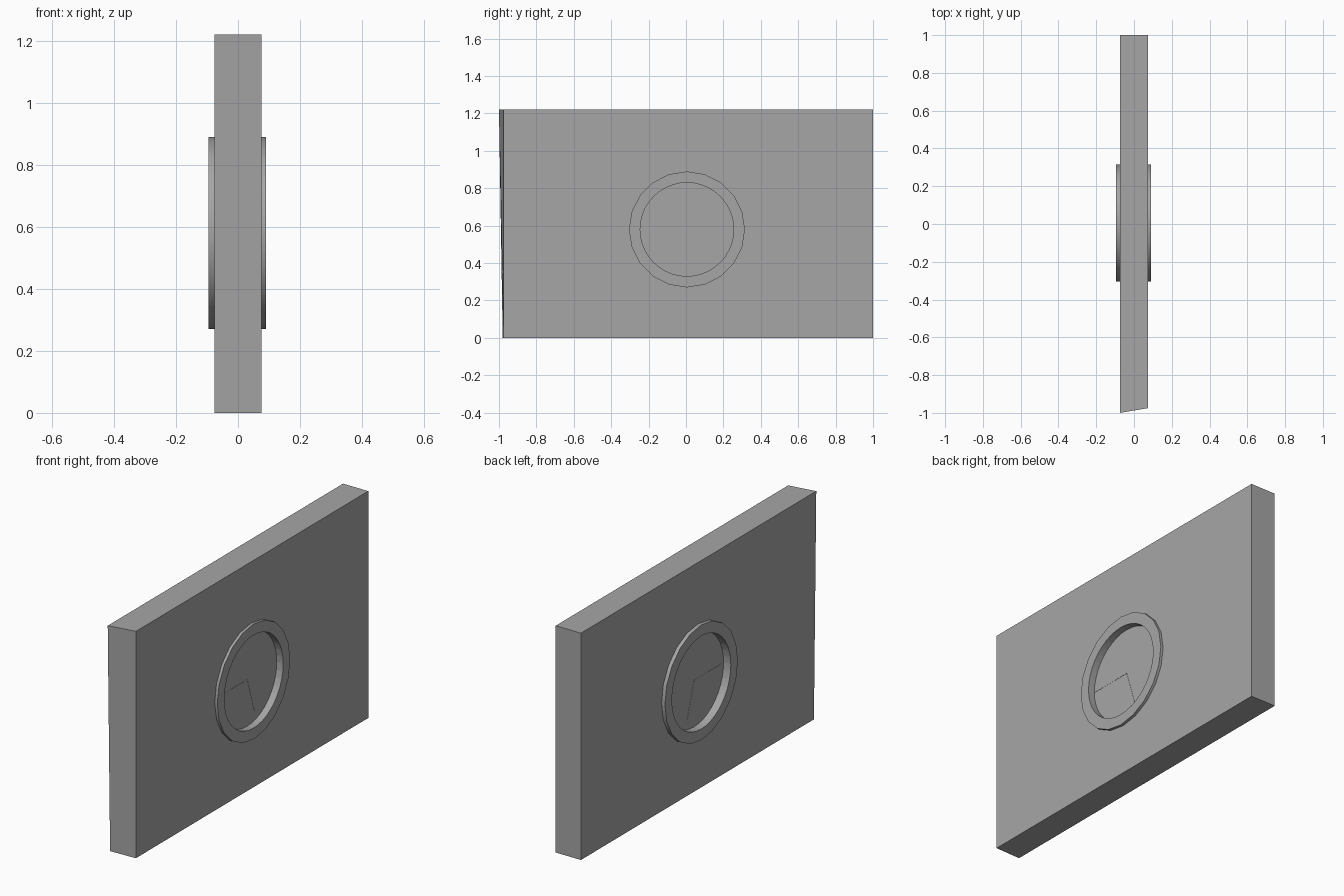
import bpy, bmesh, math

if "Cube" in bpy.data.objects:
    bpy.data.objects.remove(bpy.data.objects["Cube"])

CY, CZ = 0.005, 0.58          # dial centre
R_OUT, R_IN, FLOOR = 0.31, 0.25, 0.052

grey = bpy.data.materials.new("grey")
grey.diffuse_color = (0.38, 0.38, 0.38, 1)
grey.use_nodes = True
grey.node_tree.nodes["Principled BSDF"].inputs["Base Color"].default_value = grey.diffuse_color


def finish(name, bm):
    bmesh.ops.recalc_face_normals(bm, faces=bm.faces)
    mesh = bpy.data.meshes.new(name)
    bm.to_mesh(mesh)
    bm.free()
    mesh.materials.append(grey)
    obj = bpy.data.objects.new(name, mesh)
    bpy.context.collection.objects.link(obj)
    return obj


def circle(bm, x, r, n):
    return [bm.verts.new((x, CY + r * math.sin(2 * math.pi * i / n),
                          CZ + r * math.cos(2 * math.pi * i / n))) for i in range(n)]


def bridge(bm, a, b):
    for i in range(len(a)):
        j = (i + 1) % len(a)
        bm.faces.new((a[i], a[j], b[j], b[i]))


# slab: a box whose front end is cut slightly askew
bm = bmesh.new()
bmesh.ops.create_cube(bm, size=1)
for v in bm.verts:
    left, top, front = v.co.x < 0, v.co.z > 0, v.co.y < 0
    y = 1.0
    if front:
        y = (-1.0 if top else -0.98) if left else -0.975
    v.co = (-0.075 if left else 0.075, y, 1.22 if top else 0)
slab = finish("slab", bm)

for side, label, face in ((1, "right", 0.09), (-1, "left", 0.095)):
    # round recess cut into the slab
    bm = bmesh.new()
    a, b = circle(bm, side * FLOOR, R_IN, 40), circle(bm, side * 0.2, R_IN, 40)
    bridge(bm, a, b)
    bm.faces.new(a)
    bm.faces.new(b)
    cutter = finish(label + "_recess_cutter", bm)
    cutter.hide_render = True
    cutter.hide_set(True)
    mod = slab.modifiers.new(label + "_recess", 'BOOLEAN')
    mod.operation, mod.solver, mod.object = 'DIFFERENCE', 'EXACT', cutter

    # raised rim: outer wall, flat face, inner lip
    bm = bmesh.new()
    outer = [circle(bm, side * x, R_OUT, 20) for x in (0.07, face)]
    inner = [circle(bm, side * x, R_IN, 40) for x in (face, 0.07)]
    bridge(bm, *outer)
    bridge(bm, *inner)
    for i in range(20):       # each outer edge meets two inner edges
        j, k = (i + 1) % 20, 2 * i
        bm.faces.new((outer[1][i], outer[1][j], inner[0][(k + 2) % 40],
                      inner[0][k + 1], inner[0][k]))
        bm.faces.new((outer[0][i], outer[0][j], inner[1][(k + 2) % 40],
                      inner[1][k + 1], inner[1][k]))
    rim = finish(label + "_rim", bm)
    bpy.ops.object.select_all(action='DESELECT')
    rim.select_set(True)
    bpy.context.view_layer.objects.active = rim
    bpy.ops.object.shade_smooth_by_angle(angle=math.radians(30))

    # hairline hands on the recess floor
    for hand, dy, dz in (("long_hand", -0.245, 0.0), ("short_hand", 0.06, -0.19)):
        length = math.hypot(dy, dz)
        ny, nz = -dz / length * 0.0015, dy / length * 0.0015
        bm = bmesh.new()
        layers = [[bm.verts.new((side * x, CY + t * dy + s * ny, CZ + t * dz + s * nz))
                   for t, s in ((0, -1), (1, -1), (1, 1), (0, 1))]
                  for x in (FLOOR - 0.001, FLOOR + 0.001)]
        bridge(bm, *layers)
        for loop in layers:
            bm.faces.new(loop)
        finish(label + "_" + hand, bm)
